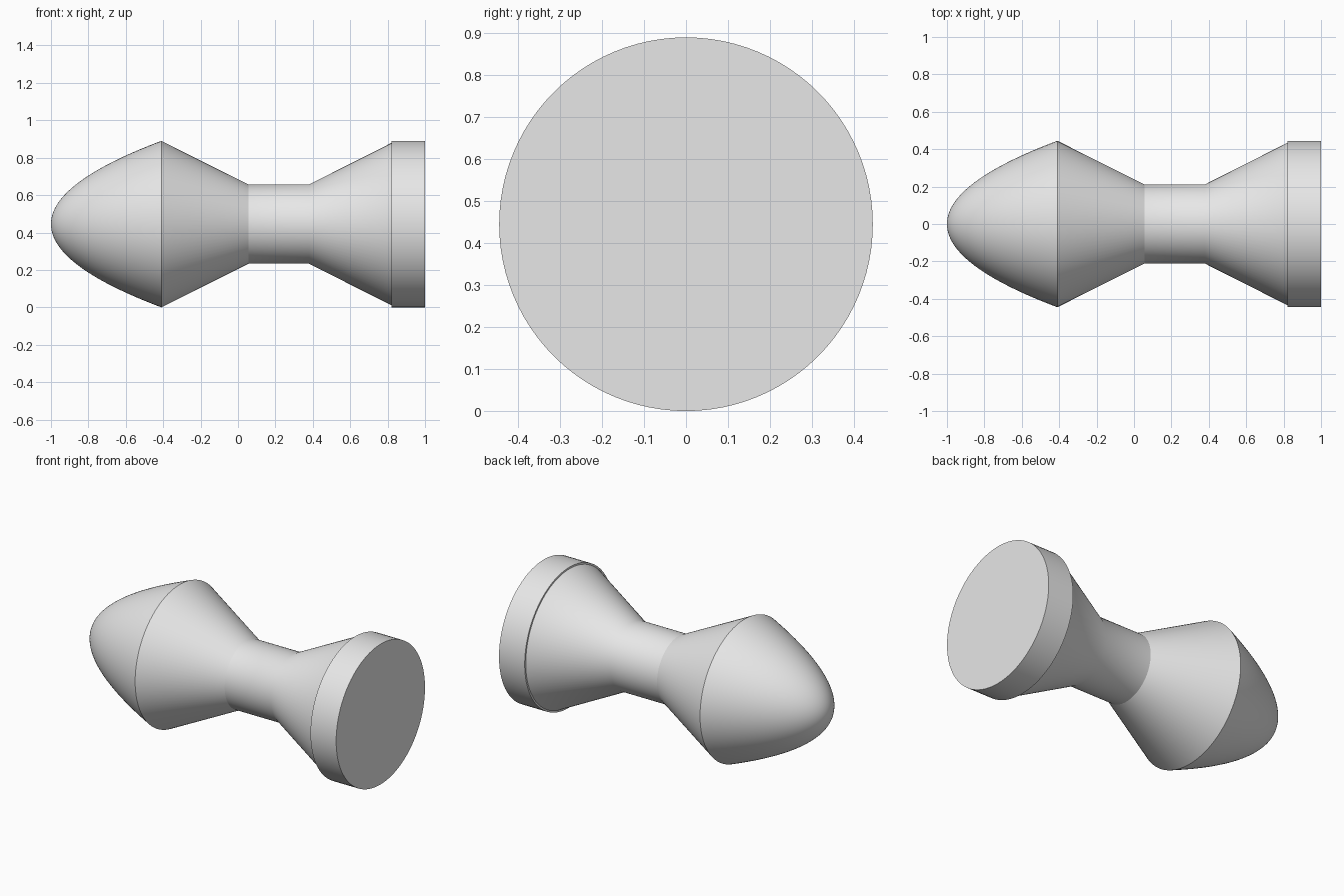
import bpy
import bmesh
import math
from mathutils import Vector

cube = bpy.data.objects.get("Cube")
if cube:
    bpy.data.objects.remove(cube, do_unlink=True)

RADIUS = 0.445      # widest radius, also the height of the axis
NECK = 0.212        # neck radius
SHOULDER = -0.41    # x where the nose meets the front cone
SEGMENTS = 96

grey = bpy.data.materials.new("plain grey")
grey.use_nodes = True
grey.diffuse_color = (0.8, 0.8, 0.8, 1)
grey.node_tree.nodes["Principled BSDF"].inputs["Base Color"].default_value = grey.diffuse_color


def lathe(name, profile):
    """Spin (x, radius) points around the long axis."""
    bm = bmesh.new()
    verts = [bm.verts.new((x, 0, r)) for x, r in profile]
    edges = [bm.edges.new(pair) for pair in zip(verts, verts[1:])]
    bmesh.ops.spin(bm, geom=verts + edges, cent=(0, 0, 0), axis=(1, 0, 0),
                   angle=math.tau, steps=SEGMENTS, use_duplicate=False)
    bmesh.ops.remove_doubles(bm, verts=bm.verts, dist=0.0002)
    bmesh.ops.recalc_face_normals(bm, faces=bm.faces)
    # Keep open shells facing away from the axis
    outward = 0
    for face in bm.faces:
        c = face.calc_center_median()
        outward += face.normal.dot(Vector((0, c.y, c.z)))
    if outward < 0:
        bmesh.ops.reverse_faces(bm, faces=bm.faces)
    mesh = bpy.data.meshes.new(name)
    bm.to_mesh(mesh)
    bm.free()
    mesh.materials.append(grey)
    obj = bpy.data.objects.new(name, mesh)
    obj.location.z = RADIUS
    bpy.context.collection.objects.link(obj)
    bpy.ops.object.select_all(action='DESELECT')
    obj.select_set(True)
    bpy.context.view_layer.objects.active = obj
    bpy.ops.object.shade_smooth_by_angle(angle=math.radians(32))
    return obj


# Rounded parabolic nose
steps = 32
lathe("nose", [(-1 + (SHOULDER + 1) * (i / steps) ** 2, RADIUS * i / steps)
               for i in range(steps + 1)])

# Cone narrowing from the shoulder to the neck
lathe("front_cone", [(SHOULDER, RADIUS), (0.055, NECK)])

# Straight neck flowing into the rear flare
lathe("neck_and_flare", [(0.055, NECK), (0.38, NECK), (0.82, 0.434)])

# Flat disc at the rear end, slightly wider than the flare
lathe("base_disc", [(0.82, 0), (0.82, RADIUS), (1, RADIUS), (1, 0)])
